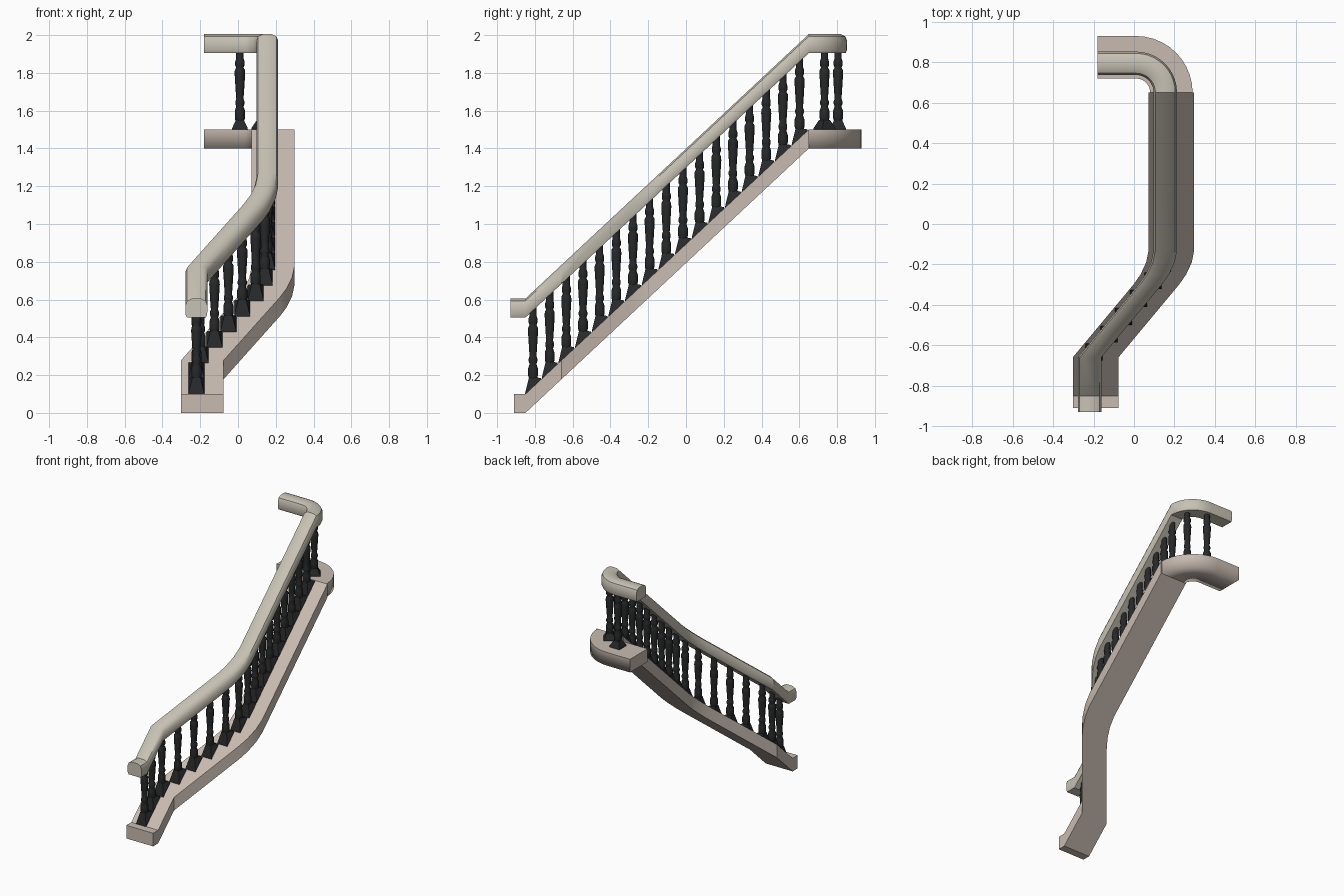
import bpy, bmesh, math
from mathutils import Vector

if "Cube" in bpy.data.objects:
    bpy.data.objects.remove(bpy.data.objects["Cube"])

SLOPE = 1.4 / 1.5
Y0, Y1 = -0.85, 0.65          # start and end of the slope


def material(name, col):
    m = bpy.data.materials.new(name)
    m.diffuse_color = (*col, 1)
    m.use_nodes = True
    m.node_tree.nodes["Principled BSDF"].inputs["Base Color"].default_value = m.diffuse_color
    return m


RAIL = material("warm grey rail", (0.58, 0.54, 0.46))
STRING = material("pinkish stone base", (0.58, 0.50, 0.44))
IRON = material("dark iron", (0.020, 0.021, 0.022))


def rise(y):
    return SLOPE * (min(max(y, Y0), Y1) - Y0)


def plan_x(y, shift):
    """Plan of the flight: straight, diagonal, eased bend, straight."""
    pts = [(-0.66, -0.19), (-0.30, 0.11), (-0.25, 0.145),
           (-0.19, 0.173), (-0.13, 0.185)]
    if y <= pts[0][0]:
        return pts[0][1] + shift
    for (ya, xa), (yb, xb) in zip(pts, pts[1:]):
        if y <= yb:
            return xa + (xb - xa) * (y - ya) / (yb - ya) + shift
    return 0.185 + shift


def flight(y_start, shift):
    """Stations (point, sideways direction) along the sloping part."""
    ys = [y_start, Y0, -0.66, -0.54, -0.42, -0.30, -0.25, -0.19, -0.13, 0.26, Y1]
    return [(Vector((plan_x(y, shift), y, rise(y))), Vector((1, 0, 0))) for y in ys]


def landing(shift, n=10):
    """Quarter turn and straight end at the top."""
    r = 0.175 + shift
    out = []
    for i in range(n + 1):
        a = math.pi / 2 * i / n
        d = Vector((math.cos(a), math.sin(a), 0))
        out.append((Vector((0.01, Y1, rise(Y1))) + d * r, d))
    out.append((Vector((-0.18, Y1 + r, rise(Y1))), Vector((0, 1, 0))))
    return out


def sweep(name, stations, profile, z, mat, soft_below=None):
    bm = bmesh.new()
    rings = [[bm.verts.new(p + d * u + Vector((0, 0, z + v))) for u, v in profile]
             for p, d in stations]
    n = len(profile)
    for a, b in zip(rings, rings[1:]):
        for i in range(n):
            j = (i + 1) % n
            bm.faces.new((a[i], a[j], b[j], b[i]))
    bm.faces.new(rings[0])
    bm.faces.new(rings[-1])
    bmesh.ops.recalc_face_normals(bm, faces=bm.faces)
    for f in bm.faces:
        f.smooth = True
    for e in bm.edges:
        cap = any(len(f.verts) == n and f in (bm.faces[:][-1], bm.faces[:][-2])
                  for f in e.link_faces)
        soft = soft_below and max(v.co.z for v in e.verts) < soft_below
        if cap or (e.calc_face_angle(0) > math.radians(35) and not soft):
            e.smooth = False
    return finish(name, bm, mat)


def finish(name, bm, mat):
    me = bpy.data.meshes.new(name)
    bm.to_mesh(me)
    bm.free()
    me.materials.append(mat)
    ob = bpy.data.objects.new(name, me)
    bpy.context.collection.objects.link(ob)
    return ob


# Base string: rectangular section, sloping flight plus soft-edged landing
box = [(-0.113, 0), (0.113, 0), (0.113, 0.1), (-0.113, 0.1)]
sweep("base_string", flight(-0.91, 0), box, 0, STRING)
sweep("base_landing", landing(0), [(-0.105, 0), (0.105, 0), (0.105, 0.1), (-0.105, 0.1)],
      0, STRING, soft_below=1.45)

# Handrail: rounded moulded section in one continuous sweep
half = [(0.05, 0), (0.057, 0.015), (0.058, 0.065), (0.049, 0.088), (0.025, 0.1)]
moulding = half + [(-u, v) for u, v in reversed(half)]
sweep("handrail", flight(-0.93, -0.03) + landing(-0.03)[1:], moulding, 0.505, RAIL)

# Turned baluster: (height, radius)
TURN = [(0.025, 0.021), (0.04, 0.021), (0.06, 0.027), (0.10, 0.027), (0.122, 0.019),
        (0.135, 0.024), (0.15, 0.024), (0.162, 0.019), (0.20, 0.022), (0.295, 0.028),
        (0.315, 0.027), (0.328, 0.019), (0.34, 0.025), (0.36, 0.025), (0.375, 0.02),
        (0.42, 0.02)]


def baluster(name, x, y, z, slope, turn=0.0, seg=10):
    bm = bmesh.new()

    def ring(h, r, n, start):
        out = []
        for i in range(n):
            a = start + turn + 2 * math.pi * i / n
            u, v = r * math.cos(a), r * math.sin(a)
            shear = slope * v if h < 0.02 or h > 0.41 else 0
            out.append(bm.verts.new((x + u, y + v, z + h + shear)))
        return out

    def skin(rings, smooth):
        n = len(rings[0])
        for a, b in zip(rings, rings[1:]):
            for i in range(n):
                j = (i + 1) % n
                bm.faces.new((a[i], a[j], b[j], b[i])).smooth = smooth
        bm.faces.new(rings[0][::-1])
        bm.faces.new(rings[-1])

    # square flared foot, its underside following the slope
    skin([ring(-0.004, 0.06, 4, math.pi / 4), ring(0.008, 0.058, 4, math.pi / 4),
          ring(0.05, 0.03, 4, math.pi / 4)], False)
    # turned shaft
    skin([ring(h, r, seg, 0) for h, r in TURN], True)
    return finish(name, bm, IRON)


# Balusters up the flight
for i in range(17):
    y = -0.81 + i * 0.0882
    baluster(f"baluster_{i + 1}", plan_x(y, -0.03), y, 0.1 + rise(y), SLOPE)

# Two balusters on the landing, one turned on the curve
a = math.radians(35)
baluster("landing_baluster_1", 0.01 + 0.145 * math.cos(a), Y1 + 0.145 * math.sin(a),
         1.5, 0, a)
baluster("landing_baluster_2", 0.01, 0.805, 1.5, 0)
